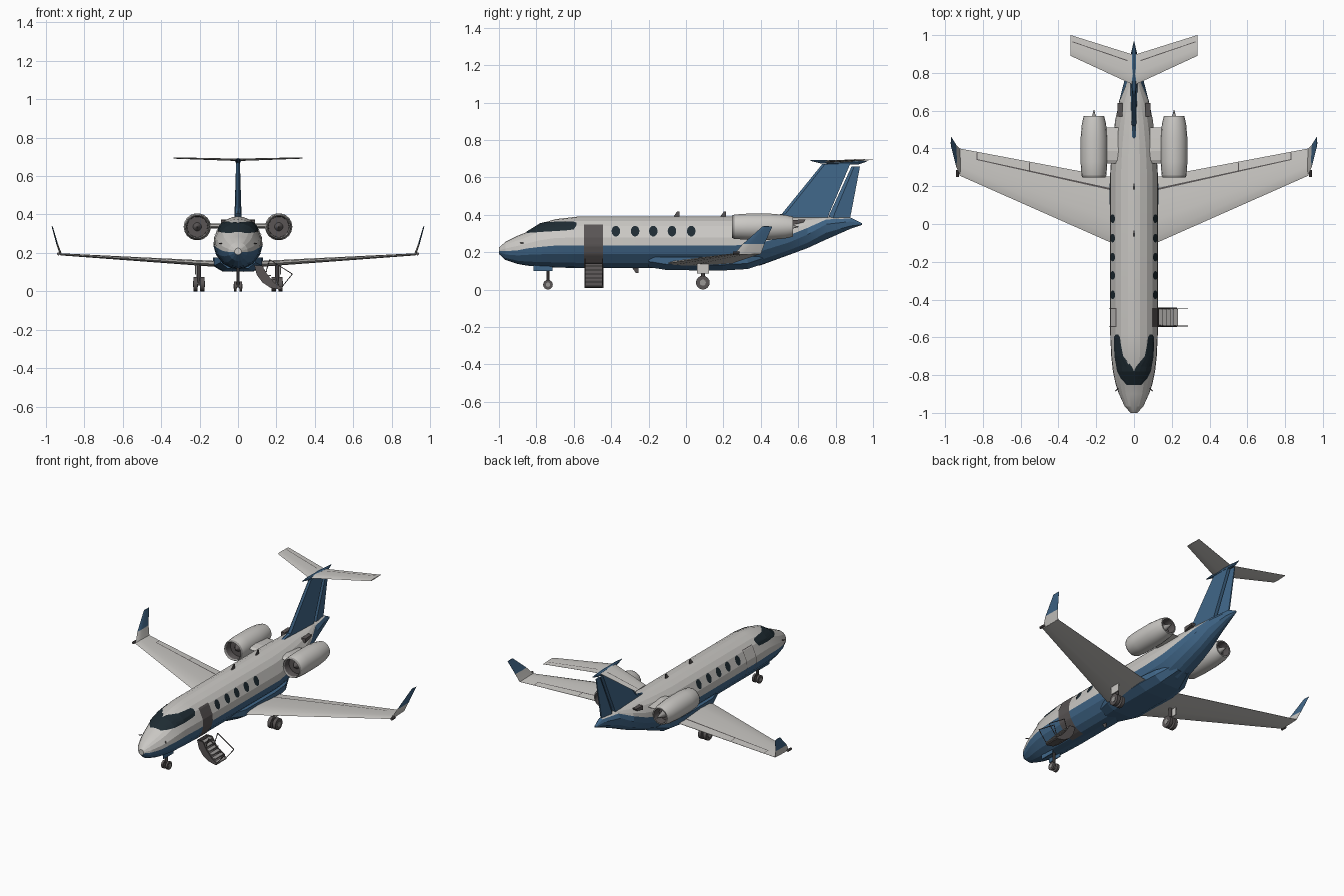
import bpy, math
from mathutils import Vector

if "Cube" in bpy.data.objects:
    bpy.data.objects.remove(bpy.data.objects["Cube"])

def mat(name, rgb):
    m = bpy.data.materials.new(name)
    m.diffuse_color = (*rgb, 1)
    m.use_nodes = True
    m.node_tree.nodes["Principled BSDF"].inputs["Base Color"].default_value = m.diffuse_color
    return m

WHITE = mat("warm_white", (.59, .575, .55))
BLUE = mat("mid_blue", (.052, .135, .25))
GLASS = mat("dark_glass", (.013, .024, .032))
DARK = mat("dark_grey", (.10, .09, .09))
GREY = mat("mid_grey", (.32, .31, .30))

def make(name, verts, faces, mats, idx=None, smooth=None):
    me = bpy.data.meshes.new(name)
    me.from_pydata([tuple(v) for v in verts], [], faces)
    for m in mats:
        me.materials.append(m)
    if idx:
        me.polygons.foreach_set("material_index", idx)
    ob = bpy.data.objects.new(name, me)
    bpy.context.collection.objects.link(ob)
    bpy.ops.object.select_all(action='DESELECT')
    ob.select_set(True)
    bpy.context.view_layer.objects.active = ob
    bpy.ops.object.mode_set(mode='EDIT')
    bpy.ops.mesh.select_all(action='SELECT')
    bpy.ops.mesh.normals_make_consistent(inside=False)
    bpy.ops.object.mode_set(mode='OBJECT')
    if smooth:
        bpy.ops.object.shade_smooth_by_angle(angle=math.radians(smooth))
    return ob

def loft(name, rings, mats, rule=None, smooth=None):
    """Skin closed rings; rule(ring, side) gives the material index."""
    n = len(rings[0])
    faces, idx = [], []
    for i in range(len(rings) - 1):
        for j in range(n):
            k = (j + 1) % n
            faces.append((i*n + j, i*n + k, (i+1)*n + k, (i+1)*n + j))
            idx.append(rule(i, j) if rule else 0)
    faces += [tuple(range(n)), tuple(range((len(rings)-1)*n, len(rings)*n))]
    idx += [idx[0], idx[-1]]
    return make(name, [v for r in rings for v in r], faces, mats, idx, smooth)

def box(name, c, s, m):
    x, y, z = (v / 2 for v in s)
    c = Vector(c)
    ring = lambda h: [c + Vector((a*x, b*y, h)) for a, b in ((-1, -1), (1, -1), (1, 1), (-1, 1))]
    return loft(name, [ring(-z), ring(z)], [m])

def rod(name, a, b, r, m, sides=8):
    a, b = Vector(a), Vector(b)
    q = (b - a).to_track_quat('Z', 'Y')
    o = [q @ Vector((r*math.cos(t), r*math.sin(t), 0)) for t in (math.tau*i/sides for i in range(sides))]
    return loft(name, [[a + p for p in o], [b + p for p in o]], [m], smooth=40)

# Fuselage stations: y, half width, bottom, top, widest height, paint line height
ST = [(-1, .018, .19, .225, .205, .205), (-.965, .05, .158, .255, .21, .205),
      (-.9, .08, .137, .288, .22, .21), (-.85, .097, .128, .308, .225, .22),
      (-.78, .112, .122, .352, .235, .228), (-.7, .121, .118, .376, .245, .235),
      (-.58, .127, .115, .39, .25, .235), (.25, .128, .115, .39, .25, .235),
      (.4, .118, .13, .39, .26, .25), (.55, .10, .185, .388, .285, .29),
      (.65, .08, .222, .387, .31, .33), (.75, .055, .268, .388, .335, .375),
      (.88, .025, .325, .385, .35, .38), (.94, .006, .345, .355, .35, .353)]
UP, LOW = (1, .845, .66, .48, .19, 0), (.24, .55, .8, 1)

def half(s):
    y, w, b, t, c, p = s
    a0 = math.asin(max(-1, min(1, (p - c) / ((t - c) if p > c else (c - b)))))
    angs = [a0 + f*(math.pi/2 - a0) for f in UP] + [a0 - f*(math.pi/2 + a0) for f in LOW]
    return [(max(0, w*math.cos(a)), c + math.sin(a)*((t - c) if a > 0 else (c - b))) for a in angs]

HALF = [half(s) for s in ST]
rings = []
for s, h in zip(ST, HALF):
    rings.append([(x, s[0], z) for x, z in h] + [(-x, s[0], z) for x, z in h[-2:0:-1]])
loft("fuselage", rings, [WHITE, BLUE], lambda i, j: int(5 <= j < 13 or i >= 12), smooth=14)

def skin(y, z, side=1, off=.003):
    """Point just outside the hull at a given station and height."""
    i = max(k for k in range(len(ST) - 1) if ST[k][0] <= y)
    f = (y - ST[i][0]) / (ST[i+1][0] - ST[i][0])
    h = [(a[0] + f*(b[0]-a[0]), a[1] + f*(b[1]-a[1])) for a, b in zip(HALF[i], HALF[i+1])]
    z = max(h[-1][1], min(h[0][1], z))
    for (x0, z0), (x1, z1) in zip(h, h[1:]):
        if z1 <= z <= z0:
            x = x0 + (x1 - x0) * (z0 - z) / max(z0 - z1, 1e-6)
            break
    d = Vector((x, z - .25)).normalized() * off
    return (side*(x + d.x), y, z + d.y)

def patch(name, rows, side, m, n=10):
    """Thin skin panel; each row is y, low z, high z."""
    v = [skin(y, lo + (hi - lo)*k/n, side) for y, lo, hi in rows for k in range(n + 1)]
    w = n + 1
    f = [(i*w + k, i*w + k + 1, (i+1)*w + k + 1, (i+1)*w + k) for i in range(len(rows)-1) for k in range(n)]
    if side < 0:
        f = [q[::-1] for q in f]
    return make(name, v, f, [m])

SCREEN = [(-.853, .300, .307), (-.82, .303, .327), (-.78, .306, .352), (-.755, .308, .358),
          (-.7, .311, .360), (-.64, .315, .361), (-.6, .32, .361), (-.585, .342, .355)]
for s in (1, -1):
    patch("windscreen", SCREEN, s, GLASS)
    for y in (-.375, -.272, -.175, -.075, .028):
        pts = [skin(y + .023*math.cos(t), .311 + .028*math.sin(t), s)
               for t in (math.tau*k/14 for k in range(14))]
        make("cabin_window", pts, [tuple(range(14))], [GLASS])
# Open doorway on the right, closed hatch outline on the left
patch("doorway", [(-.545, .118, .345), (-.445, .118, .345)], 1, DARK, 24)
for y0, y1, lo, hi in ((-.545, -.541, .19, .345), (-.449, -.445, .19, .345), (-.545, -.445, .342, .346)):
    patch("hatch_outline", [(y0, lo, hi), (y1, lo, hi)], -1, DARK)

# Belly fairing
loft("belly_fairing", [[(sx*w, y, z) for sx, z in ((-1, .175), (-1, b + .03), (-.6, b), (.6, b), (1, b + .03), (1, .175))]
     for y, w, b in ((-.2, .09, .12), (-.1, .125, .104), (.2, .13, .102), (.33, .115, .11), (.45, .06, .15))], [BLUE])

# Aerofoil surfaces
FOIL = [(0, 0), (.1, .35), (.35, .5), (.7, .28), (1, .04), (1, -.04), (.7, -.25), (.35, -.4), (.1, -.3)]
def foil(le, chord, thick, n):
    return [Vector(le) + Vector((0, c*chord, 0)) + Vector(n)*t*thick for c, t in FOIL]

def top_of(a, b, f, c):
    """Upper surface point between two sections (x, y0, y1, z, thickness)."""
    x, y0, y1, z, t = (p + f*(q - p) for p, q in zip(a, b))
    h = next(h0 + (h1 - h0)*(c - c0)/(c1 - c0) for (c0, h0), (c1, h1) in zip(FOIL[:4], FOIL[1:5]) if c <= c1)
    return Vector((x, y0 + c*(y1 - y0), z + h*t + .0015))

def seam(name, a, b, s, ends, wide):
    """Thin dark line between (span, chord) ends, widened by a (span, chord) step."""
    (f0, c0), (f1, c1) = ends
    q = [(f0, c0), (f1, c1), (f1 + wide[0], c1 + wide[1]), (f0 + wide[0], c0 + wide[1])]
    v = [top_of(a, b, f, c) for f, c in q]
    ob = make(name, [(s*p.x, p.y, p.z) for p in v], [(0, 1, 2, 3)], [DARK])
    if ob.data.polygons[0].normal.z < 0:
        ob.data.flip_normals()

W = [(0, -.15, .27, .135, .035), (.13, -.095, .25, .142, .034), (.925, .257, .40, .192, .012)]
T = [(0, .735, .895, .684, .014), (.335, .89, 1.0, .694, .008)]
for s in (1, -1):
    loft("wing", [foil((s*x, a, z), b - a, t, (0, 0, 1)) for x, a, b, z, t in W], [WHITE], smooth=25)
    loft("winglet", [foil((s*x, y, z), c, t, (-s, 0, .25)) for x, y, z, c, t in
         ((.922, .258, .19, .142, .012), (.942, .305, .245, .115, .009), (.968, .41, .338, .052, .006))],
         [WHITE, BLUE], lambda i, j: i, smooth=25)
    rod("wingtip_light", (s*.935, .25, .195), (s*.935, .285, .195), .008, DARK)
    seam("flap_seam", W[1], W[2], s, ((0, .8), (.88, .74)), (0, .03))
    seam("aileron_end", W[1], W[2], s, ((.88, .74), (.88, .98)), (.005, 0))
    seam("flap_end", W[1], W[2], s, ((.53, .77), (.53, .98)), (.005, 0))
    loft("tailplane", [foil((s*x, a, z), b - a, t, (0, 0, 1)) for x, a, b, z, t in T], [WHITE], smooth=25)
    seam("elevator_seam", T[0], T[1], s, ((.1, .72), (.97, .69)), (0, .035))

# Fin, rudder and tail bullet
def slab(name, pts, m):
    """Tapered upright panel; each level is y0, y1, z, front and back half thickness."""
    loft(name, [[(0, a - f*.6, z), (f, a + f, z), (k, b, z), (-k, b, z), (-f, a + f, z)]
                for a, b, z, f, k in pts], [m])
slab("fin", [(.40, .755, .375, .008, .02), (.52, .765, .405, .012, .018), (.735, .878, .672, .009, .01)], BLUE)
slab("rudder", [(.768, .875, .375, .018, .004), (.778, .882, .405, .016, .004), (.89, .93, .657, .009, .003)], BLUE)
loft("tail_bullet", [[(r*math.cos(t), y, z + .8*r*math.sin(t)) for t in (math.tau*k/8 for k in range(8))]
     for y, z, r in ((.665, .69, .002), (.72, .684, .012), (.85, .68, .016), (.92, .678, .012), (.965, .685, .002))], [BLUE])

# Engines: (y, radius, material of the band that follows)
ENG = [(.272, .001, 1), (.30, .022, 1), (.30, .053, 1), (.256, .054, 2), (.245, .06, 2), (.258, .066, 0),
       (.33, .071, 0), (.45, .071, 0), (.53, .064, 0), (.572, .054, 2), (.572, .046, 1), (.52, .042, 1),
       (.52, .024, 2), (.605, .001, 2)]
for s in (1, -1):
    loft("engine", [[(s*.212 + r*math.cos(t), y, .336 + r*math.sin(t)) for t in (math.tau*k/18 for k in range(18))]
         for y, r, _ in ENG], [WHITE, DARK, GREY], lambda i, j: ENG[i][2], smooth=35)
    loft("engine_pylon", [foil((s*x, .32, .338), .19, .028, (0, 0, 1)) for x in (.07, .155)], [WHITE])
    loft("tail_vent", [[(s*x, y, z) for y, z in ((.57, .345), (.63, .36), (.64, .375), (.57, .372))]
         for x in (.06, .088)], [DARK])

# Landing gear
def wheel(x, y, r, w):
    rod("wheel", (x - w/2, y, r), (x + w/2, y, r), r, DARK, 16)
    rod("wheel_hub", (x - w/2 - .002, y, r), (x + w/2 + .002, y, r), r*.45, GREY, 10)
for s in (1, -1):
    for x in (.186, .222):
        wheel(s*x, .09, .037, .022)
    rod("main_axle", (s*.18, .09, .037), (s*.228, .09, .037), .008, DARK)
    rod("main_strut", (s*.204, .09, .037), (s*.204, .09, .15), .011, DARK)
    box("main_gear_door", (s*.222, .09, .112), (.005, .065, .05), WHITE)
    wheel(s*.015, -.738, .026, .014)
    box("nose_gear_door", (s*.03, -.765, .115), (.005, .10, .03), BLUE)
rod("nose_axle", (-.02, -.738, .026), (.02, -.738, .026), .006, DARK)
rod("nose_strut", (0, -.738, .026), (0, -.738, .14), .009, DARK)

# Airstair: curved door shell, treads and handrails
ARC = [(.085, .135), (.098, .085), (.128, .045), (.17, .018), (.222, .008)]
INNER = [(.228, .02), (.19, .045), (.155, .085), (.125, .135)]
for y in (-.54, -.446):
    loft("stair_side", [[(x, y + d, z) for x, z in ARC + INNER] for d in (-.004, .004)], [DARK])
    rail = [(.145, .10), (.165, .165), (.283, .09), (.228, .022)]
    for (x0, z0), (x1, z1) in zip(rail, rail[1:]):
        rod("handrail", (x0, y, z0), (x1, y, z1), .0025, DARK, 6)
loft("stair_shell", [[(x, y, z) for x, z in ARC] + [(x + .004, y, z + .005) for x, z in ARC[::-1]]
     for y in (-.54, -.446)], [DARK])
for k in range(6):
    box("stair_tread", (.118 + .02*k, -.493, .125 - .021*k), (.028, .088, .006), GREY)

# Aerials
for y, z, d in ((-.07, .385, 1), (.18, .385, 1), (-.29, .12, -1)):
    loft("aerial", [[(-.004, y, z), (.004, y, z), (.003, y + .035, z), (-.003, y + .035, z)],
                    [(-.002, y + .022, z + d*.032), (.002, y + .022, z + d*.032),
                     (.002, y + .035, z + d*.032), (-.002, y + .035, z + d*.032)]], [DARK])
for s in (1, -1):
    rod("nose_probe", (s*.085, -.87, .25), (s*.098, -.885, .25), .003, DARK, 6)
